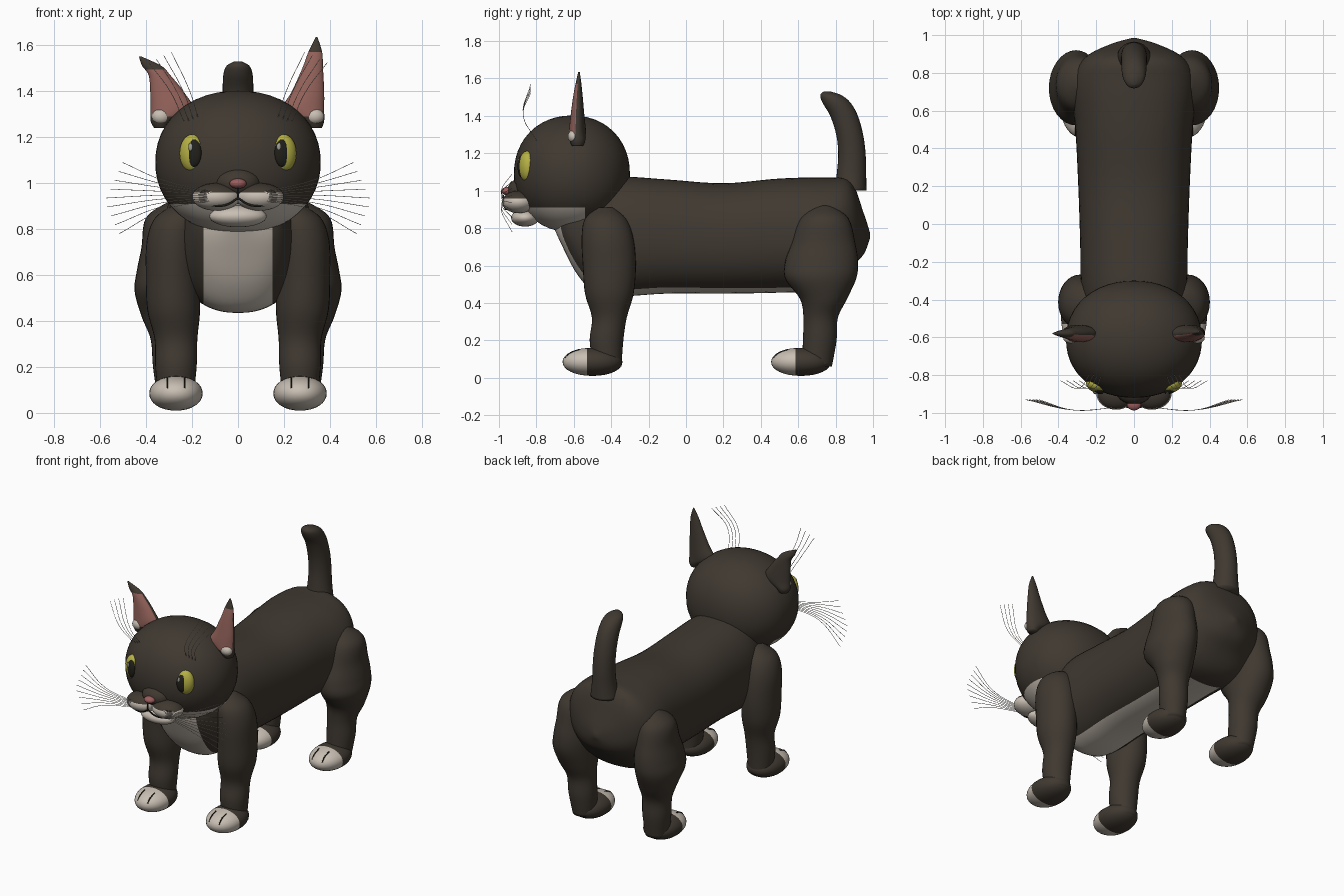
import bpy, bmesh, math
from mathutils import Vector, Matrix

if "Cube" in bpy.data.objects:
    bpy.data.objects.remove(bpy.data.objects["Cube"])


def material(name, rgb):
    m = bpy.data.materials.new(name)
    m.use_nodes = True
    m.diffuse_color = (*rgb, 1)
    m.node_tree.nodes["Principled BSDF"].inputs["Base Color"].default_value = (*rgb, 1)
    return m


FUR = material("dark_fur", (0.050, 0.040, 0.030))
CREAM = material("cream_fur", (0.58, 0.52, 0.45))
PINK = material("ear_pink", (0.30, 0.125, 0.105))
NOSE = material("nose_pink", (0.33, 0.11, 0.11))
YELLOW = material("eye_yellow", (0.47, 0.44, 0.06))
BLACK = material("pupil_black", (0.015, 0.014, 0.010))
GLINT = material("eye_glint", (0.35, 0.35, 0.32))


def finish(name, bm, mats, cuts=(), rule=None):
    """Cut clean colour borders, colour the faces by rule, make the object."""
    for co, no in cuts:
        geom = bm.verts[:] + bm.edges[:] + bm.faces[:]
        bmesh.ops.bisect_plane(bm, geom=geom, plane_co=co, plane_no=no, dist=1e-5)
    bmesh.ops.recalc_face_normals(bm, faces=bm.faces[:])
    for f in bm.faces:
        f.smooth = True
        if rule:
            f.material_index = int(rule(f.calc_center_median(), f.normal))
    mesh = bpy.data.meshes.new(name)
    bm.to_mesh(mesh)
    bm.free()
    for m in mats:
        mesh.materials.append(m)
    ob = bpy.data.objects.new(name, mesh)
    bpy.context.collection.objects.link(ob)
    return ob


def ellipsoid(name, centre, radii, mats, cuts=(), rule=None, power=2, yaw=0, seg=32):
    bm = bmesh.new()
    bmesh.ops.create_uvsphere(bm, u_segments=seg, v_segments=seg // 2, radius=1)
    for v in bm.verts:
        v.co /= sum(abs(c) ** power for c in v.co) ** (1 / power)
    place = Matrix.Translation(centre) @ Matrix.Rotation(yaw, 4, 'Z') @ Matrix.Diagonal((*radii, 1))
    bm.transform(place)
    return finish(name, bm, mats, cuts, rule)


def loft(name, axis, rows, mats, cuts=(), rule=None, power=2, n=40, steps=5):
    """Skin smooth rings; each row is position, centre a, centre b, radius a, radius b."""
    rows = [Vector(r) for r in rows]
    rings = []
    for i in range(len(rows) - 1):
        p0, p1, p2 = rows[max(i - 1, 0)], rows[i], rows[i + 1]
        p3 = rows[min(i + 2, len(rows) - 1)]
        for s in range(steps):
            t = s / steps
            rings.append(0.5 * (2 * p1 + (p2 - p0) * t + (2 * p0 - 5 * p1 + 4 * p2 - p3) * t ** 2
                                + (3 * p1 - p0 - 3 * p2 + p3) * t ** 3))
    rings.append(rows[-1])
    bm = bmesh.new()
    loops = []
    for t, a, b, ra, rb in rings:
        loop = []
        for k in range(n):
            ang = math.tau * k / n
            c, s = math.cos(ang), math.sin(ang)
            u = a + ra * math.copysign(abs(c) ** (2 / power), c)
            w = b + rb * math.copysign(abs(s) ** (2 / power), s)
            loop.append(bm.verts.new((u, w, t) if axis == 'z' else (u, t, w)))
        loops.append(loop)
    for l0, l1 in zip(loops, loops[1:]):
        for k in range(n):
            bm.faces.new((l0[k], l0[(k + 1) % n], l1[(k + 1) % n], l1[k]))
    bm.faces.new(loops[0])
    bm.faces.new(loops[-1])
    return finish(name, bm, mats, cuts, rule)


def strand(name, points, radius, mat):
    cu = bpy.data.curves.new(name, 'CURVE')
    cu.dimensions = '3D'
    cu.bevel_depth = radius
    cu.bevel_resolution = 1
    cu.resolution_u = 6
    sp = cu.splines.new('BEZIER')
    sp.bezier_points.add(len(points) - 1)
    for bp, p in zip(sp.bezier_points, points):
        bp.co = p
        bp.handle_left_type = bp.handle_right_type = 'AUTO'
    cu.materials.append(mat)
    ob = bpy.data.objects.new(name, cu)
    bpy.context.collection.objects.link(ob)


# Body with a cream chest and belly stripe
loft("body", 'y', [
    (-.71, 0, .86, .05, .05), (-.66, 0, .84, .17, .14), (-.58, 0, .79, .22, .24),
    (-.48, 0, .75, .25, .30), (-.35, 0, .755, .28, .32), (-.1, 0, .755, .285, .305),
    (.2, 0, .745, .295, .295), (.5, 0, .76, .31, .305), (.75, 0, .77, .33, .30),
    (.88, 0, .82, .26, .23), (.95, 0, .77, .13, .11), (.985, 0, .76, .01, .01)],
    [FUR, CREAM], [((.15, 0, 0), (1, 0, 0)), ((-.15, 0, 0), (1, 0, 0)), ((0, .65, 0), (0, 1, 0))],
    lambda c, n: abs(c.x) < .15 and c.y < .65 and (n.z < -.2 or c.y < -.62), power=2.3, n=56)

# Tail
bm_rows = [(1.0, 0, .88, .09, .085), (1.1, 0, .885, .075, .078), (1.2, 0, .887, .07, .073),
           (1.3, 0, .875, .069, .072), (1.4, 0, .845, .067, .074), (1.47, 0, .805, .064, .075),
           (1.51, 0, .775, .05, .057), (1.53, 0, .755, .015, .02)]
loft("tail", 'z', bm_rows, [FUR], n=28)

# Head with cream jaw
ellipsoid("head", (0, -.61, 1.09), (.36, .31, .312), [FUR, CREAM],
          [((0, 0, .91), (0, 0, 1)), ((0, -.54, 0), (0, 1, 0))],
          lambda c, n: c.z < .91 and c.y < -.54, power=2.12, seg=48)
ellipsoid("nose_bridge", (0, -.87, 1.0), (.10, .085, .07), [FUR])
ellipsoid("chin", (0, -.86, .855), (.125, .075, .047), [CREAM])
ellipsoid("nose", (0, -.955, .998), (.037, .032, .022), [NOSE])
strand("mouth_cleft", [(0, -.978, .978), (0, -.975, .935)], .005, BLACK)

front_leg = [(.06, .27, -.42, .075, .075), (.2, .27, -.425, .09, .09), (.32, .27, -.41, .093, .093),
             (.45, .28, -.41, .115, .13), (.6, .285, -.41, .116, .142), (.75, .28, -.42, .117, .138),
             (.85, .26, -.43, .10, .11), (.91, .24, -.43, .03, .04)]
hind_leg = [(.06, .275, .70, .075, .08), (.2, .28, .715, .09, .09), (.32, .285, .72, .095, .092),
            (.42, .30, .735, .12, .125), (.53, .31, .72, .14, .19), (.62, .305, .725, .135, .195),
            (.72, .30, .735, .12, .17), (.85, .29, .74, .11, .13), (.92, .27, .74, .03, .04)]

for side, s in (("left", 1), ("right", -1)):
    # Legs, paws and toe lines
    for part, rows, py in (("front", front_leg, -.50), ("hind", hind_leg, .615)):
        loft(f"{side}_{part}_leg", 'z', [(z, s * x, y, a, b) for z, x, y, a, b in rows], [FUR], n=32)
        split = py - .03
        ellipsoid(f"{side}_{part}_paw", (s * .27, py, .085), (.116, .16, .075), [FUR, CREAM],
                  [((0, split, 0), (0, 1, 0))], lambda c, n, e=split: c.y < e, power=2.1)
        for toe in (-.038, .038):
            x = s * .27 + toe
            strand(f"{side}_{part}_toe_line", [(x, py - .07, .151), (x, py - .12, .132),
                                               (x, py - .146, .105)], .004, BLACK)

    # Whisker pads and mouth
    ellipsoid(f"{side}_whisker_pad", (s * .095, -.895, .94), (.105, .088, .06), [FUR, CREAM],
              [((0, 0, .958), (0, 0, 1))], lambda c, n: c.z < .958)
    strand(f"{side}_mouth_line", [(0, -.975, .935), (s * .05, -.966, .905), (s * .11, -.955, .902),
                                  (s * .16, -.93, .91)], .005, BLACK)

    # Eyes
    yaw = s * .38
    ellipsoid(f"{side}_eye", (s * .2, -.85, 1.13), (.056, .042, .082), [YELLOW], yaw=yaw)
    ellipsoid(f"{side}_pupil", (s * .193, -.878, 1.13), (.036, .020, .060), [BLACK], yaw=yaw)
    ellipsoid(f"{side}_eye_glint", (s * .193 - .014, -.894, 1.157), (.010, .007, .018),
              [GLINT], yaw=yaw, seg=16)

    # Whiskers and brow hairs
    for i in range(9):
        f = i / 8
        reach = .58 - .14 * abs(f - .45)
        root = (s * .10, -.972, .925 + .035 * f)
        mid = (s * .32, -.985, .885 + .125 * f)
        strand(f"{side}_whisker", [root, mid, (s * reach, -.93, .78 + .31 * f)], .0014, CREAM)
    for i in range(4):
        dx = i * .022
        strand(f"{side}_brow_hair", [(s * (.17 + dx), -.80, 1.27), (s * (.21 + dx * 1.3), -.87, 1.40),
                                     (s * (.29 + dx * 1.5), -.83, 1.57 - .015 * i)], .0014, CREAM)
    ellipsoid(f"{side}_ear_tuft", (s * .335, -.602, 1.29), (.04, .03, .034), [CREAM], seg=20)

# Ears: upright on the left, tip folded outward on the right
ears = {
    "left_ear": (1.57, [(1.24, .335, -.58, .03, .03), (1.27, .325, -.58, .05, .042),
                        (1.32, .285, -.58, .09, .045), (1.4, .305, -.58, .07, .037),
                        (1.5, .325, -.578, .045, .026), (1.57, .336, -.575, .03, .016),
                        (1.635, .342, -.572, .004, .004)]),
    "right_ear": (1.495, [(1.24, -.335, -.58, .03, .03), (1.27, -.33, -.58, .05, .042),
                          (1.32, -.288, -.58, .092, .045), (1.4, -.31, -.58, .072, .037),
                          (1.47, -.342, -.58, .047, .028), (1.51, -.375, -.58, .042, .018),
                          (1.55, -.425, -.58, .006, .004)]),
}
for name, (tip, rows) in ears.items():
    loft(name, 'z', rows, [FUR, PINK], [((0, 0, tip), (0, 0, 1)), ((0, 0, 1.29), (0, 0, 1))],
         lambda c, n, tip=tip: n.y < -.3 and 1.29 < c.z < tip, n=28)
